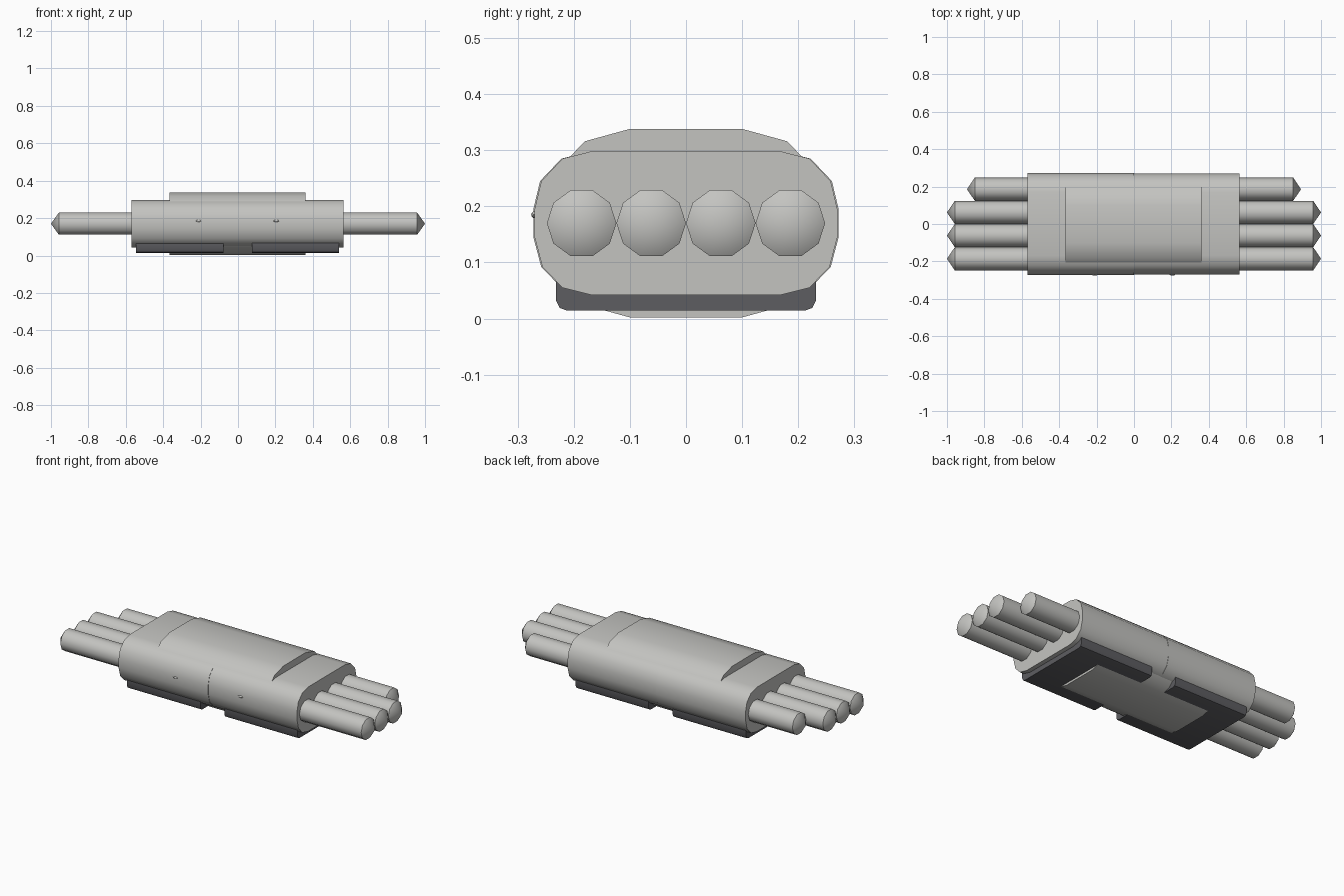
import bpy, bmesh, math

cube = bpy.data.objects.get("Cube")
if cube:
    bpy.data.objects.remove(cube, do_unlink=True)


def material(name, color):
    m = bpy.data.materials.new(name)
    m.use_nodes = True
    m.diffuse_color = (*color, 1)
    m.node_tree.nodes["Principled BSDF"].inputs["Base Color"].default_value = (*color, 1)
    return m


light = material("light grey", (0.55, 0.55, 0.53))
dark = material("dark grey", (0.11, 0.11, 0.12))


def finish(bm, name, mat, angle=40):
    bmesh.ops.recalc_face_normals(bm, faces=bm.faces)
    me = bpy.data.meshes.new(name)
    bm.to_mesh(me)
    bm.free()
    me.materials.append(mat)
    ob = bpy.data.objects.new(name, me)
    bpy.context.collection.objects.link(ob)
    bpy.ops.object.select_all(action='DESELECT')
    ob.select_set(True)
    bpy.context.view_layer.objects.active = ob
    bpy.ops.object.shade_smooth_by_angle(angle=math.radians(angle))
    return ob


def loft(name, sections, mat):
    """Skin a list of (x, [(y, z), ...]) sections along x and cap the ends."""
    bm = bmesh.new()
    rings = [[bm.verts.new((x, y, z)) for y, z in pts] for x, pts in sections]
    n = len(rings[0])
    for a, b in zip(rings, rings[1:]):
        for i in range(n):
            j = (i + 1) % n
            bm.faces.new((a[i], a[j], b[j], b[i]))
    bm.faces.new(rings[0])
    bm.faces.new(rings[-1])
    return finish(bm, name, mat)


def closed(half):
    """Mirror a bottom-to-top half outline across y = 0."""
    return half + [(-y, z) for y, z in reversed(half)]


# Rounded outer sleeve in two halves meeting at the middle seam
sleeve = closed([(0.17, 0.042), (0.222, 0.055), (0.258, 0.092), (0.272, 0.145),
                 (0.272, 0.195), (0.26, 0.245), (0.222, 0.285), (0.17, 0.298)])
slim = [(y * 0.992, z) for y, z in sleeve]
loft("sleeve_right", [(-0.57, sleeve), (0, sleeve)], light)
loft("sleeve_left", [(0, slim), (0.565, slim)], light)

# Inner block that stands proud above and below the sleeve
block = closed([(0.10, 0.002), (0.18, 0.024), (0.215, 0.06),
                (0.215, 0.28), (0.18, 0.316), (0.10, 0.338)])
loft("inner_block", [(-0.365, block), (0.36, block)], light)

# Dark pads under the sleeve, with rounded long edges
pad = closed([(0.212, 0.014), (0.225, 0.019), (0.232, 0.033), (0.232, 0.068)])
for side, x0, x1 in (("right", -0.545, -0.078), ("left", 0.075, 0.54)):
    loft("pad_" + side, [(x0, pad), (x1, pad)], dark)

# Ten-sided rods with conical tips; the rear one is shorter
R, Z = 0.062, 0.17
for k in range(4):
    yc = (k - 1.5) * 2 * R
    tip = 0.893 if k == 3 else 1.0
    bm = bmesh.new()
    rings = []
    for x in (tip - 0.042, 0.042 - tip):
        rings.append([bm.verts.new((x, yc + R * math.cos(i * math.tau / 10),
                                    Z + R * math.sin(i * math.tau / 10))) for i in range(10)])
    ends = [bm.verts.new((s * tip, yc, Z)) for s in (1, -1)]
    for i in range(10):
        j = (i + 1) % 10
        bm.faces.new((rings[0][i], rings[0][j], rings[1][j], rings[1][i]))
        for ring, end in zip(rings, ends):
            bm.faces.new((ring[i], ring[j], end))
    finish(bm, f"rod_{k + 1}", light)

# Small studs on the front
for side, x in (("right", -0.21), ("left", 0.205)):
    bm = bmesh.new()
    bmesh.ops.create_uvsphere(bm, u_segments=10, v_segments=6, radius=1)
    bmesh.ops.scale(bm, verts=bm.verts, vec=(0.016, 0.006, 0.006))
    bmesh.ops.translate(bm, verts=bm.verts, vec=(x, -0.27, 0.185))
    finish(bm, "stud_" + side, light)
